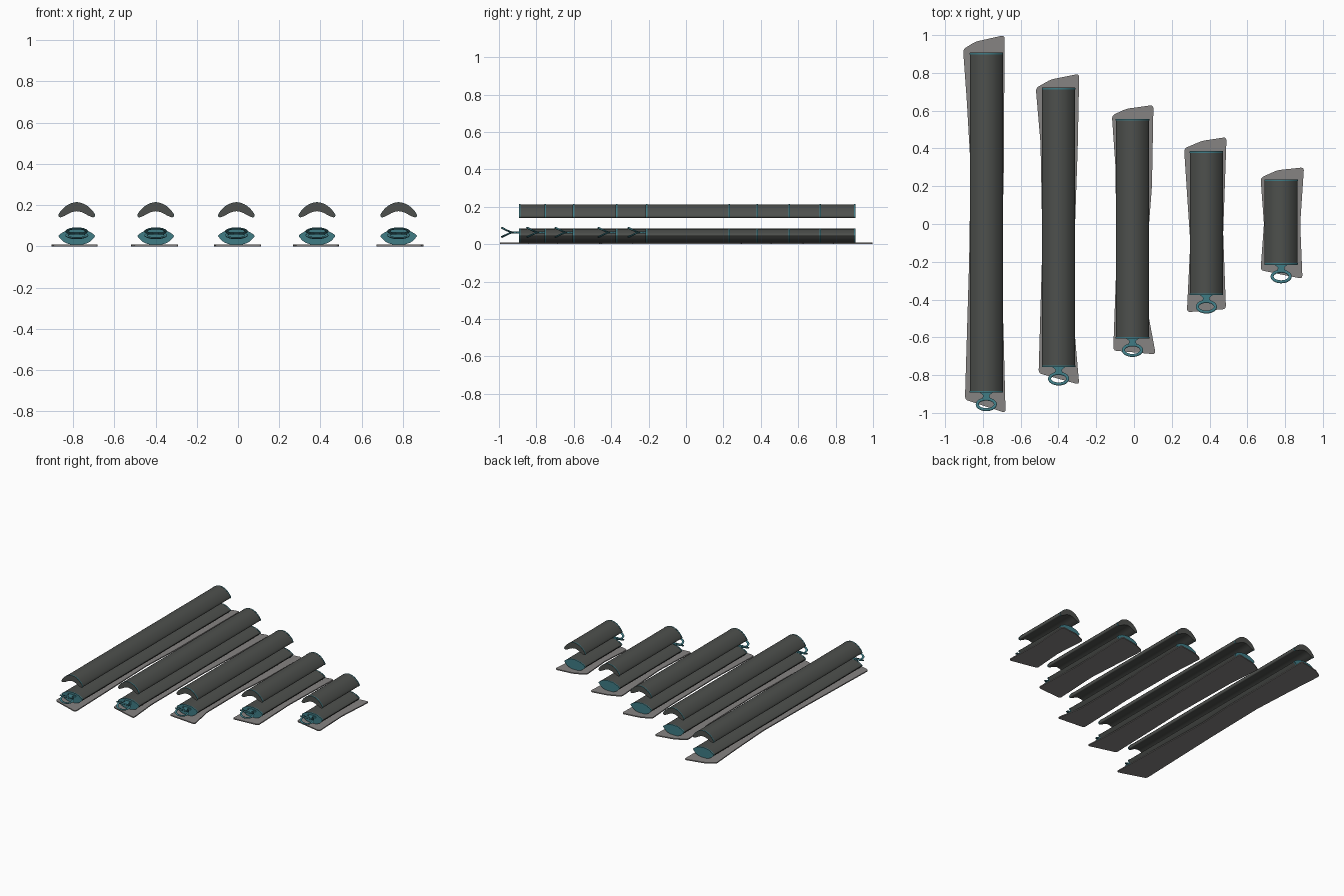
import bpy, bmesh, math
from mathutils import Vector

if "Cube" in bpy.data.objects:
    bpy.data.objects.remove(bpy.data.objects["Cube"])


def material(name, rgb):
    m = bpy.data.materials.new(name)
    m.diffuse_color = (*rgb, 1)
    m.use_nodes = True
    m.node_tree.nodes["Principled BSDF"].inputs["Base Color"].default_value = m.diffuse_color
    return m


DARK = material("charcoal_fabric", (0.075, 0.08, 0.074))
TEAL = material("teal_trim", (0.05, 0.20, 0.235))
GREY = material("grey_sheet", (0.24, 0.23, 0.225))


def finish(bm, name, mats, angle=40):
    bmesh.ops.recalc_face_normals(bm, faces=bm.faces[:])
    me = bpy.data.meshes.new(name)
    bm.to_mesh(me)
    bm.free()
    for m in mats:
        me.materials.append(m)
    me.shade_smooth()
    me.set_sharp_from_angle(angle=math.radians(angle))
    ob = bpy.data.objects.new(name, me)
    bpy.context.collection.objects.link(ob)
    return ob


def smooth_loop(pts, steps=4):
    """Closed Catmull-Rom curve through the points."""
    out, n = [], len(pts)
    for i in range(n):
        a, b, c, d = (Vector(pts[(i + k) % n]) for k in (-1, 0, 1, 2))
        for s in range(steps):
            t = s / steps
            out.append(0.5 * (2 * b + (c - a) * t + (2 * a - 5 * b + 4 * c - d) * t * t
                              + (3 * b - a - 3 * c + d) * t ** 3))
    return out


def mirrored(half):
    """Right half from top centre to bottom centre -> closed profile."""
    return half + [(-x, z) for x, z in reversed(half) if x > 0]


def prism(name, profile, cx, y0, y1, mats, cap):
    """Profile extruded along y; cap = material index of the end faces."""
    bm = bmesh.new()
    rings = [[bm.verts.new((cx + p[0], y, p[1])) for p in profile] for y in (y0, y1)]
    n = len(profile)
    for i in range(n):
        j = (i + 1) % n
        bm.faces.new((rings[0][i], rings[0][j], rings[1][j], rings[1][i]))
    for r in rings:
        bm.faces.new(r).material_index = cap
    return finish(bm, name, mats)


def tube(name, path, radius, mat, sides=8, flat=1.0):
    """Closed tube following a loop of 3D points."""
    bm = bmesh.new()
    n, rings = len(path), []
    for i, p in enumerate(path):
        tan = (path[(i + 1) % n] - path[i - 1]).normalized()
        side = tan.cross(Vector((0, 0, 1))).normalized()
        up = side.cross(tan)
        rings.append([bm.verts.new(p + side * radius * math.cos(a) + up * radius * flat * math.sin(a))
                      for a in (k * math.tau / sides for k in range(sides))])
    for i in range(n):
        for k in range(sides):
            l = (k + 1) % sides
            q = (i + 1) % n
            bm.faces.new((rings[i][k], rings[i][l], rings[q][l], rings[q][k]))
    return finish(bm, name, [mat], 60)


COVER = smooth_loop(mirrored([(0, .213), (.038, .203), (.068, .18), (.087, .153), (.08, .141),
                              (.058, .148), (.03, .163), (0, .17)]))
CORE = smooth_loop(mirrored([(0, .083), (.038, .079), (.066, .067), (.086, .052), (.08, .04),
                             (.06, .021), (.03, .01), (0, .009)]))


def trim(name, profile, cx, y, grow):
    """Thin binding band around a profile, slightly proud of it."""
    mid = sum((Vector(p) for p in profile), Vector((0, 0))) / len(profile)
    pts = [mid + (Vector(p) - mid) * grow for p in profile]
    prism(name, pts, cx, y - .004, y + .004, [TEAL], 0)


def pull_handle(tag, cx, y):
    # strap flaring at both ends
    bm = bmesh.new()
    outline = smooth_loop([(.034, .004), (.017, -.014), (.02, -.034),
                           (-.02, -.034), (-.017, -.014), (-.034, .004)], 3)
    f = bm.faces.new([bm.verts.new((cx + p[0], y + p[1], .056)) for p in outline])
    ext = bmesh.ops.extrude_face_region(bm, geom=[f])
    bmesh.ops.translate(bm, vec=(0, 0, .012),
                        verts=[v for v in ext["geom"] if isinstance(v, bmesh.types.BMVert)])
    finish(bm, "handle_strap_" + tag, [TEAL])
    # two oval loops spreading up and down
    for word, s in (("upper", 1), ("lower", -1)):
        path = []
        for i in range(32):
            a = i * math.tau / 32
            t = (1 - math.sin(a)) / 2
            path.append(Vector((cx + .048 * math.cos(a), y - .062 + .028 * math.sin(a),
                                .063 + s * .024 * t ** 1.3)))
        tube(f"handle_loop_{word}_{tag}", path, .008, TEAL, flat=.6)


def ground_sheet(tag, pts):
    bm = bmesh.new()
    bm.faces.new([bm.verts.new((x, y, 0)) for x, y in pts])
    bmesh.ops.bevel(bm, geom=bm.verts[:], offset=.016, segments=3, affect='VERTICES', profile=.5)
    ext = bmesh.ops.extrude_face_region(bm, geom=bm.faces[:])
    bmesh.ops.translate(bm, vec=(0, 0, .008),
                        verts=[v for v in ext["geom"] if isinstance(v, bmesh.types.BMVert)])
    finish(bm, "ground_sheet_" + tag, [GREY])


# size tag, centre x, front y, back y, sheet outline
UNITS = [
    ("longest", -.782, -.893, .907,
     [(-.905, .925), (-.84, .965), (-.685, 1), (-.69, .2), (-.705, -.1), (-.69, -.6),
      (-.68, -1), (-.895, -.93), (-.873, -.2), (-.865, .3), (-.885, .65)]),
    ("long", -.399, -.757, .722,
     [(-.52, .72), (-.44, .765), (-.29, .795), (-.298, .4), (-.312, 0), (-.312, -.6),
      (-.29, -.85), (-.505, -.79), (-.485, -.1), (-.495, .43)]),
    ("medium", -.008, -.606, .557,
     [(-.117, .575), (-.04, .61), (.103, .63), (.095, .2), (.076, -.05), (.076, -.48),
      (.115, -.69), (-.11, -.67), (-.093, -.2), (-.098, .3)]),
    ("short", .383, -.376, .386,
     [(.265, .4), (.36, .44), (.49, .46), (.472, -.05), (.487, -.45), (.28, -.467),
      (.298, -.1)]),
    ("shortest", .779, -.216, .236,
     [(.67, .245), (.76, .285), (.9, .3), (.88, 0), (.892, -.29), (.67, -.245), (.688, 0)]),
]

for tag, cx, y0, y1, sheet in UNITS:
    ground_sheet(tag, sheet)
    # padded core with teal ends
    prism("padded_core_" + tag, CORE, cx, y0, y1, [DARK, TEAL], 1)
    # curved cover floating above the core
    prism("curved_cover_" + tag, COVER, cx, y0, y1, [DARK], 0)
    for word, y in (("front", y0 + .005), ("back", y1 - .005)):
        trim(f"cover_trim_{word}_{tag}", COVER, cx, y, 1.02)
        trim(f"core_trim_{word}_{tag}", CORE, cx, y, 1.02)
    pull_handle(tag, cx, y0)
